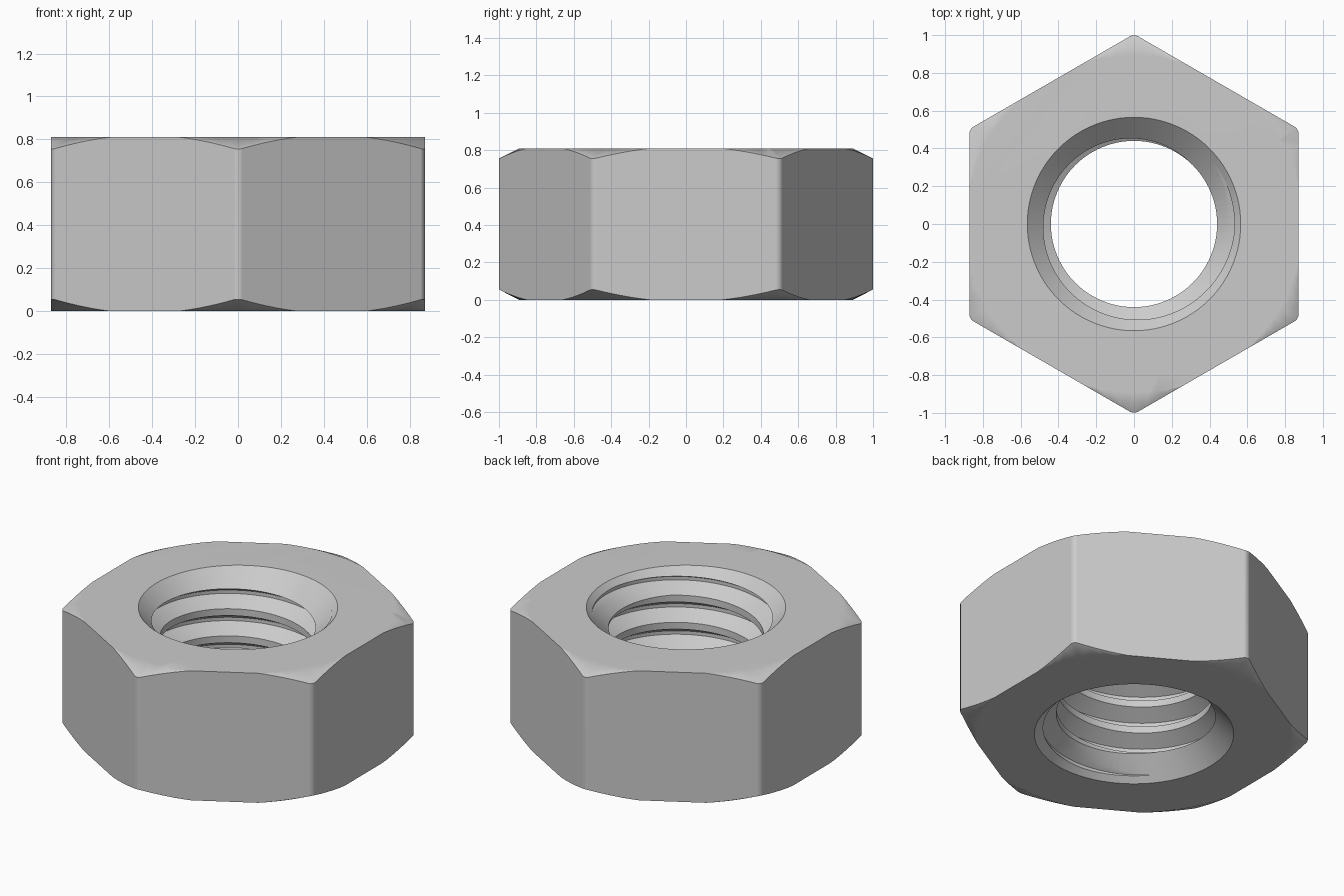
import bpy, bmesh
from math import sin, cos, pi, radians

HEIGHT = 0.81
MID = HEIGHT / 2
PITCH = 0.17
MINOR, MAJOR = 0.44, 0.532
SEGMENTS = 96

cube = bpy.data.objects.get("Cube")
if cube:
    bpy.data.objects.remove(cube, do_unlink=True)

steel = bpy.data.materials.new("grey_steel")
steel.use_nodes = True
colour = (0.6, 0.6, 0.6, 1)
steel.diffuse_color = colour
steel.node_tree.nodes["Principled BSDF"].inputs["Base Color"].default_value = colour


def make_object(name, bm):
    bmesh.ops.recalc_face_normals(bm, faces=bm.faces)
    mesh = bpy.data.meshes.new(name)
    bm.to_mesh(mesh)
    bm.free()
    obj = bpy.data.objects.new(name, mesh)
    bpy.context.collection.objects.link(obj)
    return obj


def lathe(profile, segments, phase=0.0):
    """Closed solid of revolution from (radius, z) points, capped at both ends."""
    bm = bmesh.new()
    rings = [[bm.verts.new((r * cos(phase + 2 * pi * i / segments),
                            r * sin(phase + 2 * pi * i / segments), z))
              for i in range(segments)] for r, z in profile]
    for low, high in zip(rings, rings[1:]):
        for i in range(segments):
            j = (i + 1) % segments
            bm.faces.new((low[i], low[j], high[j], high[i]))
    bm.faces.new(rings[0][::-1])
    bm.faces.new(rings[-1])
    return bm


def threaded_rod(turns):
    """Right-handed threaded rod whose ends lie well outside the nut."""
    bm = bmesh.new()
    shape = [(-0.125, MINOR), (0.125, MINOR), (0.4375, MAJOR), (0.5625, MAJOR)]
    columns = []
    for i in range(SEGMENTS):
        a = 2 * pi * i / SEGMENTS
        columns.append([bm.verts.new((r * cos(a), r * sin(a),
                                      PITCH * (t + k - 3 + i / SEGMENTS) + 0.004))
                        for k in range(turns) for t, r in shape])
    # After one turn each row joins the row one pitch higher
    columns.append(columns[0][len(shape):])
    for left, right in zip(columns, columns[1:]):
        for j in range(min(len(left), len(right)) - 1):
            bm.faces.new((left[j], right[j], right[j + 1], left[j + 1]))
    # Close each end with a fan to the axis
    bottom = bm.verts.new((0, 0, -PITCH * 3))
    top = bm.verts.new((0, 0, PITCH * (turns - 2)))
    for edge in [e for e in bm.edges if e.is_boundary]:
        centre = bottom if edge.verts[0].co.z < MID else top
        bm.faces.new((edge.verts[0], edge.verts[1], centre))
    return bm


def apply_boolean(target, cutter, operation):
    mod = target.modifiers.new(operation.lower(), 'BOOLEAN')
    mod.operation = operation
    mod.solver = 'EXACT'
    mod.object = cutter
    bpy.ops.object.modifier_apply(modifier=mod.name)
    bpy.data.objects.remove(cutter, do_unlink=True)


# Hexagonal body with slightly rounded vertical corners
bm = lathe([(1.006, 0), (1.006, HEIGHT)], 6, pi / 2)
corners = [e for e in bm.edges if abs(e.verts[0].co.z - e.verts[1].co.z) > MID]
bmesh.ops.bevel(bm, geom=corners, offset=0.023, offset_type='OFFSET',
                segments=4, profile=0.5, affect='EDGES')
nut = make_object("hex_nut", bm)
nut.data.materials.append(steel)
bpy.ops.object.select_all(action='DESELECT')
bpy.context.view_layer.objects.active = nut
nut.select_set(True)

# Conical chamfer on the corners, top and bottom
half = [(0.892, 0), (1.0, 0.055), (1.1, 0.106)]
outline = half + [(r, HEIGHT - z) for r, z in reversed(half)]
apply_boolean(nut, make_object("corner_chamfer", lathe(outline, SEGMENTS)), 'INTERSECT')

# Threaded bore
apply_boolean(nut, make_object("thread_cutter", threaded_rod(11)), 'DIFFERENCE')

# Countersinks at both mouths of the bore
sink = [(0.665, -0.1), (0.365, 0.2)]
apply_boolean(nut, make_object("lower_countersink", lathe(sink, SEGMENTS)), 'DIFFERENCE')
sink = [(r, HEIGHT - z) for r, z in reversed(sink)]
apply_boolean(nut, make_object("upper_countersink", lathe(sink, SEGMENTS)), 'DIFFERENCE')

for poly in nut.data.polygons:
    poly.material_index = 0

# Smooth curved faces while the large flats stay flat
bpy.ops.object.shade_smooth_by_angle(angle=radians(30))
weighted = nut.modifiers.new("flat_normals", 'WEIGHTED_NORMAL')
weighted.keep_sharp = True
